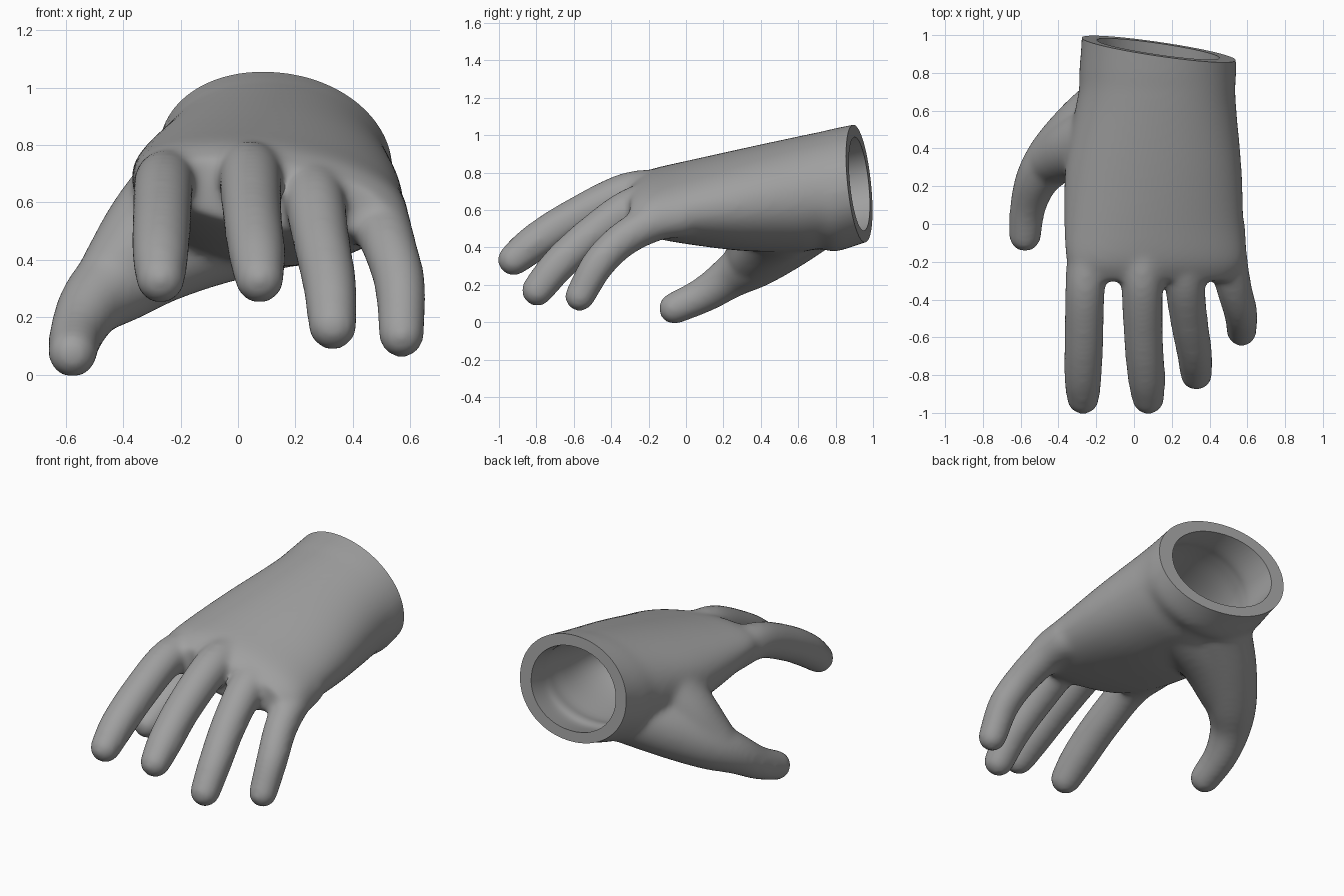
import bpy, bmesh, math
from mathutils import Vector

if "Cube" in bpy.data.objects:
    bpy.data.objects.remove(bpy.data.objects["Cube"])

grey = bpy.data.materials.new("glove grey")
grey.diffuse_color = (0.35, 0.35, 0.35, 1)
grey.use_nodes = True
grey.node_tree.nodes["Principled BSDF"].inputs["Base Color"].default_value = grey.diffuse_color

# Slanted plane of the cuff rim
RIM_CO = Vector((0.1, 0.93, 0.75))
RIM_NO = Vector((0.155, 1, 0.12)).normalized()


def loft(bm, sections, seg=48, power=0.97):
    """Closed loft along y; section = y, centre x, centre z, radius x, radius z, tilt."""
    rings = []
    for y, cx, cz, rx, rz, tilt in sections:
        ring = []
        for i in range(seg):
            a = 2 * math.pi * i / seg
            c, s = math.cos(a), math.sin(a)
            u = math.copysign(abs(c) ** power, c) * rx
            v = math.copysign(abs(s) ** power, s) * rz - math.tan(tilt) * u
            ring.append(bm.verts.new((cx + u, y, cz + v)))
        rings.append(ring)
    for a, b in zip(rings, rings[1:]):
        for i in range(seg):
            j = (i + 1) % seg
            bm.faces.new((a[i], a[j], b[j], b[i]))
    bm.faces.new(rings[0])
    bm.faces.new(rings[-1])
    bmesh.ops.recalc_face_normals(bm, faces=bm.faces[:])


def spline(pts, steps):
    """Smooth path through tuples of any length."""
    p = [Vector(q) for q in pts]
    p = [2 * p[0] - p[1]] + p + [2 * p[-1] - p[-2]]
    out = []
    for i in range(1, len(p) - 2):
        a, b, c, d = p[i - 1:i + 3]
        for k in range(steps):
            t = k / steps
            out.append(0.5 * (2 * b + (c - a) * t + (2 * a - 5 * b + 4 * c - d) * t * t
                              + (3 * b - a - 3 * c + d) * t ** 3))
    return out + [p[-2]]


# Unit ball reused along every limb
ball = bmesh.new()
bmesh.ops.create_icosphere(ball, subdivisions=3, radius=1)
ball.verts.index_update()
ball_verts = [v.co.copy() for v in ball.verts]
ball_faces = [[v.index for v in f.verts] for f in ball.faces]
ball.free()


def limb(bm, pts):
    """Round tapering limb; point = x, y, z, radius. Radii allow for the softening."""
    for q in spline(pts, 8):
        centre = Vector(q[:3])
        vs = [bm.verts.new(centre + co * (q[3] + 0.006)) for co in ball_verts]
        for f in ball_faces:
            bm.faces.new([vs[i] for i in f])


def cut_at_rim(bm):
    bmesh.ops.bisect_plane(bm, geom=bm.verts[:] + bm.edges[:] + bm.faces[:], dist=1e-5,
                           plane_co=RIM_CO, plane_no=RIM_NO, clear_outer=True)


# Palm, wrist and cuff
palm = [
    (-0.30, 0.11, 0.625, 0.41, 0.115, 0.14),
    (-0.20, 0.115, 0.635, 0.47, 0.165, 0.14),
    (0.00, 0.105, 0.64, 0.476, 0.215, 0.11),
    (0.30, 0.103, 0.655, 0.467, 0.272, 0.06),
    (0.60, 0.115, 0.685, 0.428, 0.308, 0.04),
    (0.72, 0.123, 0.705, 0.414, 0.313, 0.04),
    (0.80, 0.125, 0.707, 0.416, 0.330, 0.04),
    (0.98, 0.13, 0.753, 0.408, 0.320, 0.04),
    (1.15, 0.13, 0.79, 0.408, 0.318, 0.04),
]
bm = bmesh.new()
loft(bm, spline(palm, 5))

# Four fingers, then the thumb, its mound and its web
limbs = [
    [(-0.235, -0.08, 0.67, 0.11), (-0.258, -0.33, 0.665, 0.102), (-0.265, -0.6, 0.55, 0.1),
     (-0.27, -0.8, 0.43, 0.096), (-0.27, -0.922, 0.334, 0.082)],
    [(0.04, -0.08, 0.695, 0.115), (0.042, -0.31, 0.69, 0.107), (0.05, -0.6, 0.555, 0.1),
     (0.065, -0.8, 0.43, 0.096), (0.075, -0.922, 0.334, 0.082)],
    [(0.25, -0.06, 0.65, 0.11), (0.265, -0.28, 0.615, 0.104), (0.29, -0.5, 0.47, 0.096),
     (0.32, -0.68, 0.31, 0.09), (0.33, -0.795, 0.17, 0.081)],
    [(0.475, -0.02, 0.57, 0.11), (0.495, -0.17, 0.535, 0.10), (0.53, -0.34, 0.44, 0.09),
     (0.565, -0.47, 0.31, 0.085), (0.57, -0.568, 0.138, 0.076)],
    [(-0.577, -0.062, 0.074, 0.081), (-0.56, 0.10, 0.15, 0.092), (-0.505, 0.25, 0.25, 0.113),
     (-0.40, 0.375, 0.335, 0.145), (-0.24, 0.52, 0.445, 0.17), (-0.05, 0.66, 0.56, 0.19)],
    [(-0.36, 0.37, 0.36, 0.14), (-0.14, 0.48, 0.47, 0.17), (0.12, 0.56, 0.56, 0.19)],
    [(-0.17, 0.44, 0.62, 0.20), (-0.30, 0.40, 0.50, 0.165), (-0.42, 0.345, 0.355, 0.13)],
]
for pts in limbs:
    limb(bm, pts)
mesh = bpy.data.meshes.new("glove")
bm.to_mesh(mesh)
bm.free()
glove = bpy.data.objects.new("glove", mesh)
bpy.context.collection.objects.link(glove)

# Blend the parts into one soft skin
m = glove.modifiers.new("blend", 'REMESH')
m.mode, m.voxel_size = 'VOXEL', 0.015
m = glove.modifiers.new("soften", 'SMOOTH')
m.factor, m.iterations = 0.5, 26
bpy.context.view_layer.objects.active = glove
glove.select_set(True)
for name in [m.name for m in glove.modifiers]:
    bpy.ops.object.modifier_apply(modifier=name)

# Hollow inside, cut at the same rim
lining = bmesh.new()
inner = [(y, cx, cz, rx * f, rz * f, t) for (y, cx, cz, rx, rz, t), f in
         zip(palm[2:], (0.4, 0.72, 0.8, 0.8, 0.78, 0.8, 0.8))]
loft(lining, spline(inner, 5))
cut_at_rim(lining)
bmesh.ops.reverse_faces(lining, faces=lining.faces[:])
lining_mesh = bpy.data.meshes.new("lining")
lining.to_mesh(lining_mesh)
lining.free()

# Open the cuff and join skin and lining with the rim
bm = bmesh.new()
bm.from_mesh(glove.data)
cut_at_rim(bm)
bm.from_mesh(lining_mesh)
bmesh.ops.bridge_loops(bm, edges=[e for e in bm.edges if e.is_boundary])
bmesh.ops.recalc_face_normals(bm, faces=bm.faces[:])
bm.to_mesh(glove.data)
bm.free()
bpy.data.meshes.remove(lining_mesh)

glove.data.materials.clear()
glove.data.materials.append(grey)
for p in glove.data.polygons:
    p.material_index = 0
bpy.ops.object.shade_smooth_by_angle(angle=math.radians(40))
